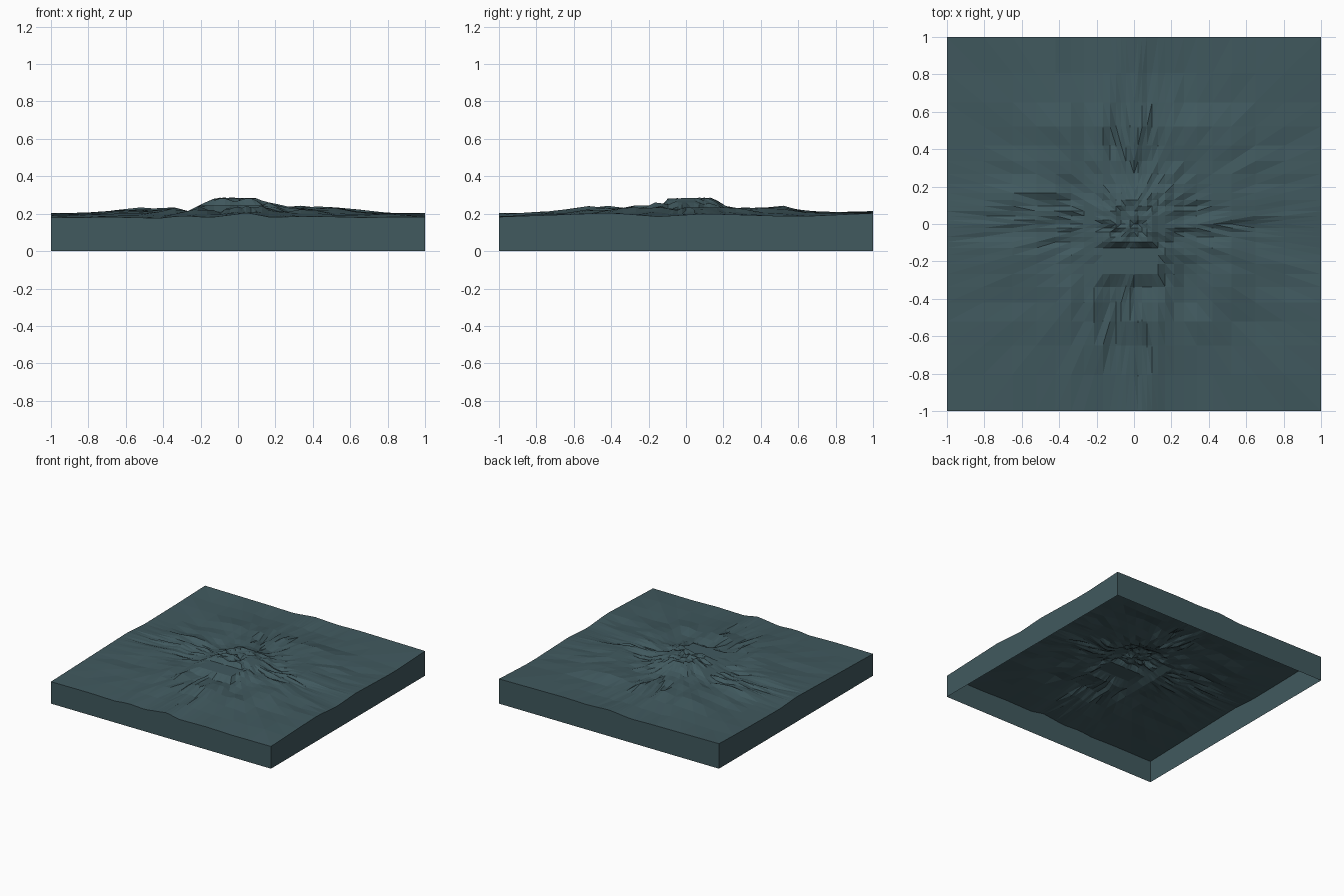
import bpy, bmesh, math
from mathutils import Vector, noise

cube = bpy.data.objects.get("Cube")
if cube:
    bpy.data.objects.remove(cube)

# One slate colour for the whole slab
slate = bpy.data.materials.new("slate_green")
slate.use_nodes = True
COLOUR = (0.052, 0.1, 0.113, 1)
slate.diffuse_color = COLOUR
bsdf = slate.node_tree.nodes["Principled BSDF"]
bsdf.inputs["Base Color"].default_value = COLOUR
bsdf.inputs["Roughness"].default_value = 0.9


def profile(points, t):
    """Height along a polyline of (position, height) points."""
    for (a, ha), (b, hb) in zip(points, points[1:]):
        if t <= b:
            return ha + (hb - ha) * (t - a) / (b - a)
    return points[-1][1]


# Rim heights along the four walls
FRONT = [(-1, .18), (-.6, .182), (-.43, .175), (-.3, .19), (-.15, .18),
         (.05, .205), (.17, .182), (.45, .187), (.6, .18), (1, .183)]
BACK = [(-1, .205), (-.4, .2), (-.2, .195), (0, .215), (.2, .205), (.4, .21), (1, .203)]
SIDE_L = [(-1, .183), (-.4, .205), (-.15, .185), (.1, .2), (.6, .185), (1, .203)]
SIDE_R = [(-1, .18), (-.4, .195), (0, .205), (.2, .19), (.6, .195), (1, .205)]

# Highest ground allowed along each axis, and the radial shape of the central hill
CREST_X = [(-1, .21), (-.9, .2), (-.73, .22), (-.65, .25), (-.55, .24), (-.45, .258),
           (-.35, .24), (-.26, .212), (-.2, .25), (-.11, .288), (.1, .283), (.14, .265),
           (.27, .24), (.4, .25), (.55, .23), (.65, .235), (.73, .212), (.83, .22), (1, .21)]
CREST_Y = [(-1, .21), (-.7, .235), (-.55, .255), (-.4, .245), (-.25, .25), (-.17, .28),
           (.14, .288), (.23, .23), (.4, .235), (.52, .255), (1, .21)]
HILL = [(0, .272), (.13, .278), (.26, .222), (.38, .216), (.52, .226), (.8, .2), (1.5, .195)]


def rim(x, y):
    """Surface blended between the four wall tops."""
    u, v = (x + 1) / 2, (y + 1) / 2
    edges = ((1 - v) * profile(FRONT, x) + v * profile(BACK, x)
             + (1 - u) * profile(SIDE_R, y) + u * profile(SIDE_L, y))
    corners = ((1 - v) * ((1 - u) * FRONT[0][1] + u * FRONT[-1][1])
               + v * ((1 - u) * BACK[0][1] + u * BACK[-1][1]))
    return edges - corners


def ground(i, j, x, y):
    """Rough ground: hill, ridges that widen outward, flat shelf in front."""
    edge = max(abs(x), abs(y))
    if edge > .999:
        return rim(x, y)
    rough = noise.noise(Vector((i * .37, j * .43, 5.3)))
    fine = noise.noise(Vector((i * .83, j * .91, 2.7)))
    fade = min(1, (1 - edge) * 2.2)
    z = profile(HILL, math.hypot(x, y)) + .03 * rough + .018 * fine
    if abs(x + .03) < .17 and -.27 < y < -.11:
        z = .245
    z = fade * z + (1 - fade) * rim(x, y)
    return max(.172, min(z, profile(CREST_X, x), profile(CREST_Y, y)))


# Grid lines crowd toward the centre
STEPS = 14
lines = [math.sinh(3 * k / STEPS) / math.sinh(3) for k in range(-STEPS, STEPS + 1)]

bm = bmesh.new()
grid = [[bm.verts.new((x, y, ground(i, j, x, y))) for i, x in enumerate(lines)]
        for j, y in enumerate(lines)]
for j in range(2 * STEPS):
    for i in range(2 * STEPS):
        a, b = grid[j][i], grid[j][i + 1]
        c, d = grid[j + 1][i + 1], grid[j + 1][i]
        if (i < STEPS) == (j < STEPS):
            bm.faces.new((a, b, c))
            bm.faces.new((a, c, d))
        else:
            bm.faces.new((a, b, d))
            bm.faces.new((b, c, d))

# Walls drop from the rim to the floor, leaving the underside open
border = [e for e in bm.edges if e.is_boundary]
drop = bmesh.ops.extrude_edge_only(bm, edges=border)
for v in drop["geom"]:
    if isinstance(v, bmesh.types.BMVert):
        v.co.z = 0
bmesh.ops.recalc_face_normals(bm, faces=bm.faces)
bm.faces.ensure_lookup_table()
if bm.faces[0].normal.z < 0:
    bmesh.ops.reverse_faces(bm, faces=bm.faces)

mesh = bpy.data.meshes.new("terrain_slab")
bm.to_mesh(mesh)
bm.free()
mesh.materials.append(slate)
slab = bpy.data.objects.new("terrain_slab", mesh)
bpy.context.collection.objects.link(slab)
